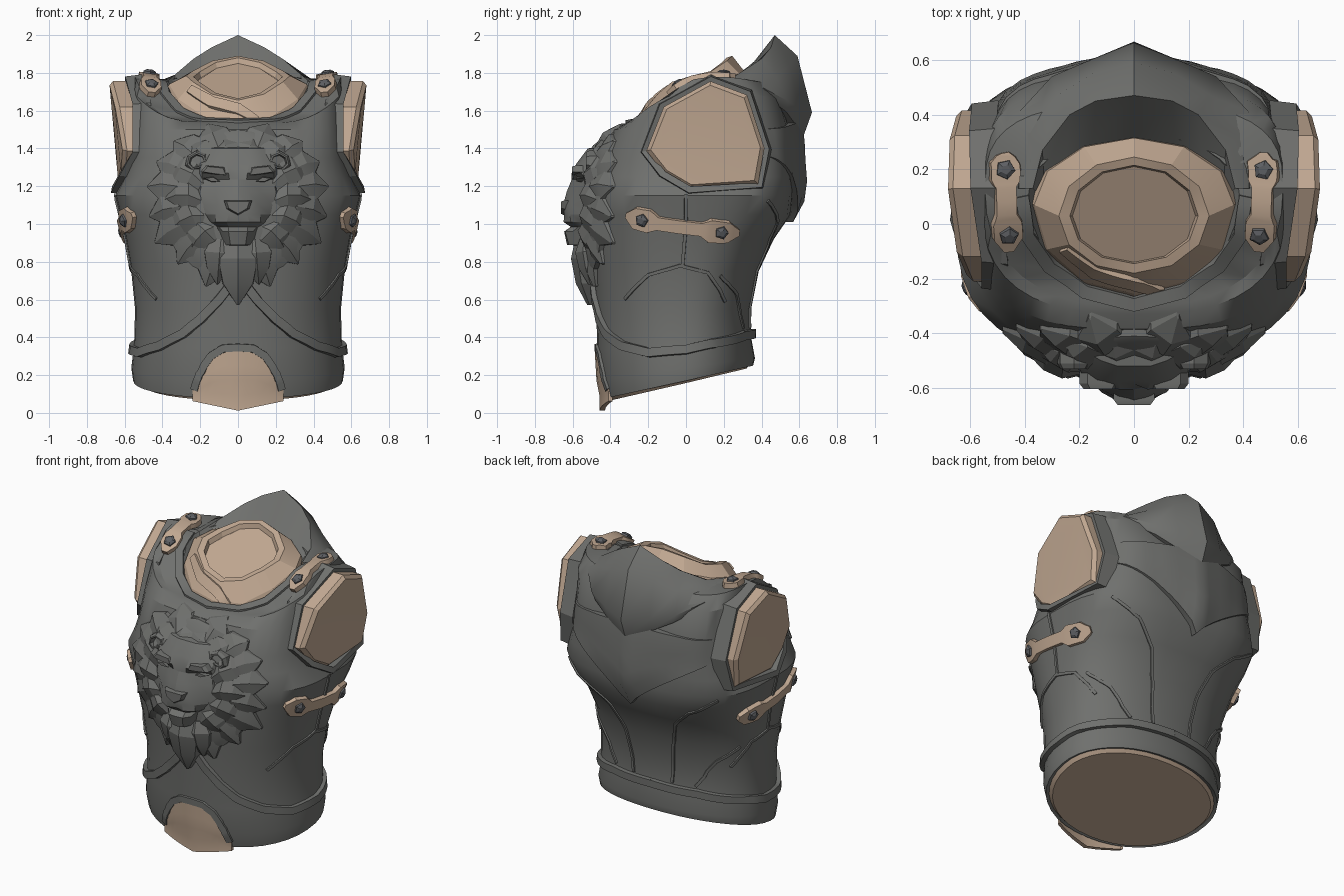
import bpy, bmesh, math
from mathutils import Vector
from mathutils.bvhtree import BVHTree

if "Cube" in bpy.data.objects:
    bpy.data.objects.remove(bpy.data.objects["Cube"])

def material(name, rgb):
    m = bpy.data.materials.new(name)
    m.diffuse_color = (*rgb, 1)
    m.use_nodes = True
    m.node_tree.nodes["Principled BSDF"].inputs["Base Color"].default_value = m.diffuse_color
    return m

STEEL = material("dark steel", (0.16, 0.163, 0.155))
LEATHER = material("tan leather", (0.53, 0.39, 0.285))
BOLT = material("bolt steel", (0.11, 0.115, 0.125))

def make(name, mesh, mat, angle=30):
    me = bpy.data.meshes.new(name)
    me.from_pydata([tuple(v) for v in mesh[0]], [], mesh[1])
    bm = bmesh.new()
    bm.from_mesh(me)
    bmesh.ops.remove_doubles(bm, verts=bm.verts, dist=0.0005)
    bmesh.ops.recalc_face_normals(bm, faces=bm.faces)
    bm.to_mesh(me)
    bm.free()
    me.materials.append(mat)
    ob = bpy.data.objects.new(name, me)
    bpy.context.collection.objects.link(ob)
    bpy.ops.object.select_all(action='DESELECT')
    ob.select_set(True)
    bpy.context.view_layer.objects.active = ob
    bpy.ops.object.shade_smooth_by_angle(angle=math.radians(angle))
    return BVHTree.FromPolygons([v.co for v in me.vertices], [p.vertices for p in me.polygons])

def loft(rings, closed=True, wrap=False, caps=(True, True), base=0):
    """Join equal rings of points with quads."""
    n, k = len(rings[0]), len(rings)
    faces = []
    for i in range(k if wrap else k - 1):
        for j in range(n if closed else n - 1):
            a, b = i * n, (i + 1) % k * n
            faces.append([base + q for q in (a + j, a + (j + 1) % n, b + (j + 1) % n, b + j)])
    if closed and not wrap:
        faces += [[base + s + j for j in range(n)] for s, c in zip((0, (k - 1) * n), caps) if c]
    return [p for r in rings for p in r], faces

def oval(a, yf, yb, zf, zs, zb, e=(.95, .95), yc=0, p=2, n=40):
    """Squarish oval; height differs at front, side and back (p = 0: tilted plane)."""
    pts = []
    for i in range(n):
        s, c = math.sin(2 * math.pi * i / n), math.cos(2 * math.pi * i / n)
        d, z, q = (yf, zf, e[0]) if c > 0 else (yb, zb, e[1])
        w = abs(s) ** p if p else 1 - abs(c) ** q
        pts.append((a * math.copysign(abs(s) ** q, s), yc + (d - yc) * abs(c) ** q, z + (zs - z) * w))
    return pts

def level(a, yf, yb, z):
    """Flat ring, squarer towards the shoulders."""
    f = 1.05 - .24 * z
    return oval(a, yf, yb, z, z, z, (f, max(.52, f - max(0, z - .85) * .5)))

def mirror_row(half):
    return [(-x, y, z) for x, y, z in half[:0:-1]] + list(half)

# Torso shell, from hem up to the neck lip
rings = [oval(.535, -.42, .335, .085, .178, .255, p=0), oval(.555, -.435, .355, .075, .17, .25, p=0),
         oval(.565, -.46, .365, .17, .24, .29, p=0), oval(.55, -.47, .345, .34, .36, .40)]
rings += [level(*r) for r in (
    (.545, -.475, .345, .55), (.565, -.49, .385, .75), (.595, -.50, .465, .92), (.625, -.50, .555, 1.05),
    (.65, -.50, .565, 1.15), (.60, -.48, .565, 1.25), (.57, -.45, .555, 1.35), (.55, -.385, .55, 1.5))]
rings += [oval(.555, -.33, .50, 1.53, 1.70, 1.66, (.76, .55), .08, 3),
          oval(.545, -.305, .44, 1.54, 1.78, 1.75, (.85, .7), .13, 5),
          oval(.385, -.28, .33, 1.545, 1.75, 1.79, (1, 1), .11, 4.5),
          oval(.345, -.25, .30, 1.50, 1.69, 1.73, (1, 1), .11, 4.5)]
BODY = make("torso_shell", loft(rings, caps=(False, False)), STEEL)
make("underside", loft([rings[0], [(x * .96, y * .96, z - .02) for x, y, z in rings[0]]], caps=(False, True)), LEATHER)

def surf(x, z, side=-1):
    hit = BODY.ray_cast(Vector((x, side * 3, z)), Vector((0, -side, 0)))[0]
    return hit.y if hit else BODY.find_nearest(Vector((x, side * .4, z)))[0].y

def patch(name, f, nu, nv, mat, side):
    """Raised plate; f(u, v) gives x, z and thickness."""
    rows = []
    for j in range(-1, nv + 2):
        row = []
        for i in range(-1, nu + 2):
            x, z, h = f(min(max(i / nu, 0), 1) * 2 - 1, min(max(j / nv, 0), 1))
            h = -.015 if i in (-1, nu + 1) or j in (-1, nv + 1) else h
            row.append((x, surf(x, max(z, .11), side) + side * h, z))
        rows.append(row)
    make(name, loft(rows, closed=False), mat)

def band(name, pts, h, mat, surface=BODY, k=5):
    """Strip hugging a surface; pts are x, y, z, width."""
    dense = [[a + (b - a) * s / k for a, b in zip(p, q)] for p, q in zip(pts, pts[1:]) for s in range(k)] + [pts[-1]]
    hits = [surface.find_nearest(Vector(p[:3]))[:2] for p in dense]
    strip = []
    for i, (p, n) in enumerate(hits):
        t = hits[min(i + 1, len(hits) - 1)][0] - hits[max(i - 1, 0)][0]
        b = n.cross(t).normalized() * dense[i][3] / 2
        strip.append([p - b - n * .015, p - b * .88 + n * h, p + b * .88 + n * h, p + b - n * .015])
    make(name, loft(strip), mat)

def bolt(name, guess, lift):
    p, n = BODY.find_nearest(Vector(guess))[:2]
    q = n.to_track_quat('Z', 'Y')
    make(name, loft([[p + q @ Vector((r * math.cos(a * 1.2566), r * math.sin(a * 1.2566), z)) for a in range(5)]
                     for r, z in ((.038, lift - .01), (.036, lift + .01), (.018, lift + .02))]), BOLT, 15)

# Neck lining with a rimmed, sunken top, a crossed lapel and the steel neckline
one = (1, 1)
neck = make("neck_lining", loft([
    oval(.385, -.27, .32, 1.50, 1.70, 1.74, one, .08, 4.5, 12), oval(.365, -.255, .315, 1.56, 1.74, 1.80, one, .07, 4, 12),
    oval(.275, -.18, .245, 1.655, 1.785, 1.89, one, .03, 2, 12), oval(.235, -.145, .215, 1.665, 1.78, 1.88, one, .03, 2, 12),
    oval(.225, -.14, .21, 1.635, 1.75, 1.85, one, .03, 2, 12)], caps=(False, True)), LEATHER, 20)
band("lapel", [(-.26, -.1, 1.72, .05), (-.14, -.19, 1.65, .07), (0, -.22, 1.61, .07), (.1, -.25, 1.55, .05)],
     .012, LEATHER, neck)
band("neckline", [(x, y, z, .055) for x, y, z in mirror_row(
    ((0, -.295, 1.545), (.18, -.25, 1.56), (.31, -.16, 1.61), (.39, -.04, 1.69), (.41, .1, 1.76)))], .012, STEEL)

# High collar standing behind the neck
collar = [mirror_row(r) for r in (
    ((0, .31, 1.78), (.15, .29, 1.77), (.25, .24, 1.76), (.33, .18, 1.74), (.36, .12, 1.72)),
    ((0, .47, 2.0), (.14, .45, 1.935), (.235, .40, 1.875), (.335, .27, 1.79), (.37, .13, 1.76)),
    ((0, .59, 1.89), (.15, .55, 1.835), (.28, .47, 1.785), (.385, .32, 1.77), (.395, .13, 1.765)),
    ((0, .667, 1.59), (.16, .60, 1.61), (.30, .54, 1.65), (.42, .41, 1.72), (.42, .13, 1.765)),
    ((0, .62, 1.46), (.14, .585, 1.52), (.28, .53, 1.595), (.41, .41, 1.685), (.43, .13, 1.75)))]
collar.append([(x * .95, y * .86, z) for x, y, z in collar[-1]])
make("back_collar", loft(collar, closed=False), STEEL, 35)

# Pointed back plate with a centre keel
patch("back_plate", lambda u, v: (.52 * u, (1.01 + .36 * abs(u) ** .8) * (1 - v) + (1.55 - .05 * abs(u)) * v,
                                  .016 + .06 * max(0, 1 - abs(u) * 1.6) * min(1, .4 + 2 * v)), 20, 5, STEEL, 1)

# Loin cloth showing through the arch at the front hem
patch("loin_panel", lambda u, v: (.24 * u, (.012 + .05 * abs(u)) * (1 - v) + (.33 - .2 * abs(u) ** 2.5) * v,
                                  .014 - .008 * abs(u)), 12, 4, LEATHER, -1)
band("loin_arch", [(x, y, z, .045) for x, y, z in mirror_row(
    ((0, -.5, .345), (.08, -.5, .34), (.15, -.5, .3), (.225, -.5, .2), (.26, -.5, .10)))], .014, STEEL)

# Armhole outline: x, y, z
hole = [(.58, .13, 1.765), (.585, .33, 1.69), (.575, .425, 1.40), (.60, .39, 1.205), (.655, .02, 1.18),
        (.61, -.125, 1.265), (.54, -.22, 1.385), (.54, -.125, 1.625)]
my, mz = .11, 1.46
for s, tag in ((-1, "left"), (1, "right")):
    # Arm stubs with a bevelled end, set in a raised rim
    stub, rim = [], []
    for x0, k in ((None, .97), (-.02, .97), (0, .9), (-.002, .8)):
        ring = [(my + (p[1] - my) * k, mz + (p[2] - mz) * k) for p in hole]
        stub.append([(s * (.48 if x0 is None else .632 + (z - 1.2) * .09 + min(0, y) * .2 + x0), y, z) for y, z in ring])
    make(tag + "_arm_stub", loft(stub), LEATHER, 15)
    for x, y, z in hole:
        d = Vector((0, y - my, z - mz)).normalized()
        rim.append([(s * (x + dx), y + d.y * r, z + d.z * r) for dx, r in
                    ((-.08, -.02), (.012, -.02), (.018, .016), (-.08, .028))])
    make(tag + "_armhole_rim", loft(rim, wrap=True), STEEL, 20)
    # Straps and bolts
    band(tag + "_shoulder_strap", [(s * x, y, z, w) for x, y, z, w in (
        (.47, .265, 1.8, .03), (.47, .225, 1.8, .12), (.468, .16, 1.8, .12), (.466, .13, 1.8, .085),
        (.464, .03, 1.78, .085), (.462, .0, 1.76, .12), (.46, -.05, 1.72, .12), (.46, -.09, 1.68, .04))],
        .03, LEATHER, k=2)
    bolt(tag + "_shoulder_bolt_back", (s * .47, .2, 1.8), .028)
    bolt(tag + "_shoulder_bolt_front", (s * .46, -.035, 1.73), .028)
    band(tag + "_side_strap", [(s * .62, y, z, w) for y, z, w in (
        (-.36, 1.03, .03), (-.30, 1.02, .13), (-.2, 1.01, .14), (-.15, 1.0, .08), (.08, .97, .08),
        (.13, .96, .14), (.24, .94, .13), (.30, .93, .04))], .025, LEATHER, k=2)
    bolt(tag + "_side_bolt_front", (s * .62, -.24, 1.015), .025)
    bolt(tag + "_side_bolt_back", (s * .62, .19, .95), .025)
    # Waist belt sweeping up the front, and narrow plate seams
    band(tag + "_belt", [(s * x, y, z, .052) for x, y, z in (
        (0, .4, .42), (.3, .32, .41), (.5, .15, .37), (.56, 0, .335), (.53, -.2, .32), (.42, -.34, .355),
        (.3, -.44, .42), (.2, -.48, .5), (.1, -.5, .6), (.03, -.5, .69))], .026, STEEL)
    for name, pts in (
            ("side_seam", ((.66, 0, 1.16), (.62, 0, 1.0), (.58, -.02, .77))),
            ("flank_seam", ((.45, -.34, .6), (.53, -.2, .73), (.57, -.03, .78), (.56, .12, .74), (.5, .24, .58))),
            ("blade_seam", ((.52, .42, 1.13), (.36, .48, 1.02), (.23, .45, .88), (.17, .4, .7), (.14, .36, .45))),
            ("loin_seam", ((.55, .2, .72), (.42, .3, .62), (.3, .35, .45)))):
        band(tag + "_" + name, [(s * x, y, z, .02) for x, y, z in pts], .009, STEEL)

# Lion mane: broad ridged tufts radiating over a low dome
patch("lion_mane_base", lambda u, v: (.41 * u * math.sin(math.pi * v), 1.1 - .4 * math.cos(math.pi * v),
                                      .025 + .04 * math.sin(math.pi * v) * (1 - u * u)), 12, 10, STEEL, -1)
verts, faces = [], []

def tuft(root, tip, w, o):
    root, tip = Vector(root), Vector(tip)
    p = Vector((root.y - tip.y, tip.x - root.x)).normalized()
    strip = []
    for t, k, lift in ((0, .6, .7), (.35, 1, 1), (.7, .75, .85), (1, .05, .4)):
        c = root.lerp(tip, t) + Vector((0, .03 * math.sin(t * math.pi) * min(1, abs(tip.x) * 4)))
        ring = [(c + p * q * w * k / 2, off) for q, off in
                ((-1, -.02), (-.95, o * lift), (0, (o + .03) * lift), (.95, o * lift), (1, -.02))]
        strip.append([(v.x, surf(v.x, v.y) - off, v.y) for v, off in ring])
    v, f = loft(strip, base=len(verts))
    verts.extend(v)
    faces.extend(f)

outer = ((.16, 1.53), (.34, 1.44), (.43, 1.33), (.48, 1.2), (.47, 1.04), (.44, .9), (.32, .79), (.17, .67))
inner = ((.08, 1.46), (.26, 1.42), (.36, 1.3), (.39, 1.13), (.36, .97), (.26, .85))
for s in (-1, 1):
    for layer, o, w in ((outer, .03, .22), (inner, .055, .19)):
        for x, z in layer:
            tuft((s * x * .5, 1.12 + (z - 1.12) * .5), (s * x, z), w, o)
    tuft((s * .09, .92), (s * .11, .68), .17, .065)
tuft((0, .95), (0, .57), .22, .085)
make("lion_mane", (verts, faces), STEEL, 20)

# Lion face: half rows of height, then x and y from centre to edge
half_face = (
    (1.40, (0, -.52), (.06, -.52), (.12, -.50), (.17, -.47), (.2, -.42)),
    (1.32, (0, -.57), (.06, -.58), (.14, -.56), (.2, -.52), (.23, -.44)),
    (1.27, (0, -.585), (.05, -.605), (.12, -.597), (.19, -.555), (.24, -.46)),
    (1.235, (0, -.605), (.045, -.595), (.12, -.555), (.19, -.53), (.25, -.46)),
    (1.17, (0, -.632), (.055, -.615), (.12, -.575), (.2, -.545), (.25, -.46)),
    (1.10, (0, -.65), (.06, -.637), (.11, -.61), (.19, -.54), (.23, -.46)),
    (1.05, (0, -.645), (.05, -.645), (.12, -.615), (.17, -.55), (.2, -.46)),
    (1.01, (0, -.63), (.06, -.648), (.12, -.61), (.15, -.54), (.18, -.46)),
    (.985, (0, -.61), (.05, -.61), (.1, -.57), (.13, -.52), (.16, -.46)),
    (.96, (0, -.645), (.05, -.64), (.08, -.60), (.11, -.52), (.14, -.46)),
    (.89, (0, -.63), (.04, -.62), (.06, -.58), (.09, -.52), (.12, -.46)))
rows = [mirror_row([(x, y, r[0]) for x, y in r[1:]]) for r in half_face]
rows = [[(x, -.4, z + .02) for x, y, z in rows[0]]] + rows + [[(x, -.5, z - .01) for x, y, z in rows[-1]]]
make("lion_face", loft(rows, closed=False), STEEL, 22)

def slab(name, pts, y0, y1, dish=0):
    """Forward-facing shape, optionally hollowed."""
    c = sum((Vector(p) for p in pts), Vector((0, 0))) / len(pts)
    steps = [(1, y0), (1, y1 + .02), (.8, y1)] + ([(.65, y1), (.5, y1 + dish)] if dish else [])
    make(name, loft([[(c.x + (x - c.x) * k, y, c.y + (z - c.y) * k) for x, z in pts] for k, y in steps]), STEEL, 20)

# Nose, ears, eyes and brows
slab("lion_nose", ((-.075, 1.125), (.075, 1.125), (.06, 1.08), (0, 1.045), (-.06, 1.08)), -.6, -.662)
ear = ((.15, 1.32), (.17, 1.37), (.22, 1.39), (.27, 1.36), (.28, 1.31), (.25, 1.28), (.2, 1.29))
eye = ((.09, 1.225), (.13, 1.25), (.185, 1.243), (.14, 1.222))
brow = ((.05, 1.255), (.07, 1.30), (.17, 1.31), (.2, 1.275), (.12, 1.262))
for s, tag in ((-1, "left"), (1, "right")):
    for part, pts, y0, y1, dish in (("ear", ear, -.4, -.53, .04), ("eye", eye, -.5, -.58, 0), ("brow", brow, -.52, -.603, 0)):
        slab(tag + "_lion_" + part, [(s * x, z) for x, z in pts], y0, y1, dish)
